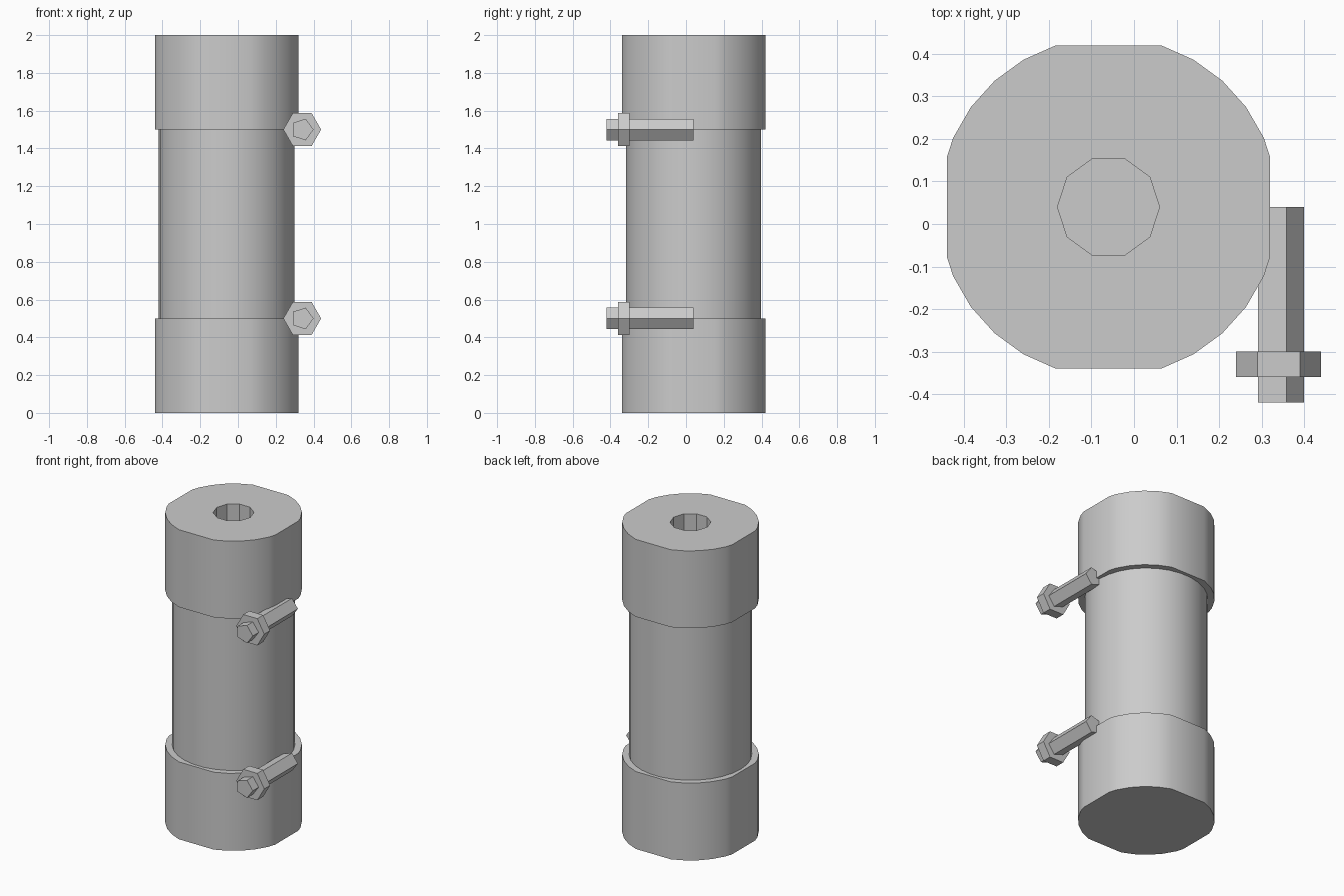
import bpy
import bmesh
from math import radians
from mathutils import Matrix, Vector

if "Cube" in bpy.data.objects:
    bpy.data.objects.remove(bpy.data.objects["Cube"], do_unlink=True)

AXIS = Vector((-0.06, 0.04, 0))   # centre line of the pipe

grey = bpy.data.materials.new("plain grey")
grey.use_nodes = True
colour = (0.6, 0.6, 0.6, 1)
grey.diffuse_color = colour
grey.node_tree.nodes["Principled BSDF"].inputs["Base Color"].default_value = colour


def prism(name, sides, radius, low, high, centre=AXIS, along_y=False, flat=None):
    """Regular prism along z or y, optionally trimmed to a square of half-width flat."""
    bm = bmesh.new()
    bmesh.ops.create_cone(bm, cap_ends=True, segments=sides, radius1=radius,
                          radius2=radius, depth=high - low,
                          matrix=Matrix.Rotation(radians(90), 4, "Z"))
    # Put a corner on the +x side
    first = max(bm.verts, key=lambda v: v.co.x + 0.01 * v.co.y).co
    bmesh.ops.rotate(bm, verts=bm.verts, cent=(0, 0, 0),
                     matrix=Matrix.Rotation(-first.xy.to_3d().angle(Vector((1, 0, 0)))
                                            * (1 if first.y >= 0 else -1), 3, "Z"))
    bmesh.ops.translate(bm, verts=bm.verts, vec=(0, 0, (low + high) / 2))
    if flat:
        for side in ((1, 0, 0), (-1, 0, 0), (0, 1, 0), (0, -1, 0)):
            cut = bmesh.ops.bisect_plane(bm, geom=bm.verts[:] + bm.edges[:] + bm.faces[:],
                                         plane_co=Vector(side) * flat, plane_no=side,
                                         clear_outer=True)
            edges = [e for e in bm.edges if e.is_boundary]
            bmesh.ops.holes_fill(bm, edges=edges, sides=0)
    if along_y:
        bmesh.ops.rotate(bm, verts=bm.verts, cent=(0, 0, 0),
                         matrix=Matrix.Rotation(radians(-90), 3, "X"))
    bmesh.ops.translate(bm, verts=bm.verts, vec=centre)
    bmesh.ops.recalc_face_normals(bm, faces=bm.faces)
    mesh = bpy.data.meshes.new(name)
    bm.to_mesh(mesh)
    bm.free()
    mesh.materials.append(grey)
    obj = bpy.data.objects.new(name, mesh)
    bpy.context.collection.objects.link(obj)
    return obj


def smooth(obj):
    bpy.ops.object.select_all(action="DESELECT")
    obj.select_set(True)
    bpy.context.view_layer.objects.active = obj
    bpy.ops.object.shade_smooth_by_angle(angle=radians(30))


# Pipe and its two flat-sided end caps
pipe = prism("pipe_body", 30, 0.36, 0.5, 1.5)
bottom_cap = prism("bottom_cap", 30, 0.4, 0, 0.5, flat=0.38)
top_cap = prism("top_cap", 30, 0.4, 1.5, 2, flat=0.38)

# Ten-sided socket in the top cap
cutter = prism("socket_cutter", 10, 0.12, 1.5 + 0.02, 2.1)
cutter.hide_render = True
cutter.hide_viewport = False
socket = top_cap.modifiers.new("socket", "BOOLEAN")
socket.operation = "DIFFERENCE"
socket.solver = "EXACT"
socket.object = cutter
bpy.context.view_layer.objects.active = top_cap
bpy.ops.object.modifier_apply(modifier=socket.name)
bpy.data.objects.remove(cutter, do_unlink=True)

for part in (pipe, bottom_cap, top_cap):
    smooth(part)

# Bolts with hexagonal nuts beside the cap joints
for label, z in (("lower", 0.5), ("upper", 1.5)):
    place = Vector((0.34, 0, z))
    prism(label + "_bolt_shaft", 5, 0.06, -0.42, 0.04, place, along_y=True)
    prism(label + "_bolt_nut", 6, 0.1, -0.36, -0.30, place, along_y=True)
